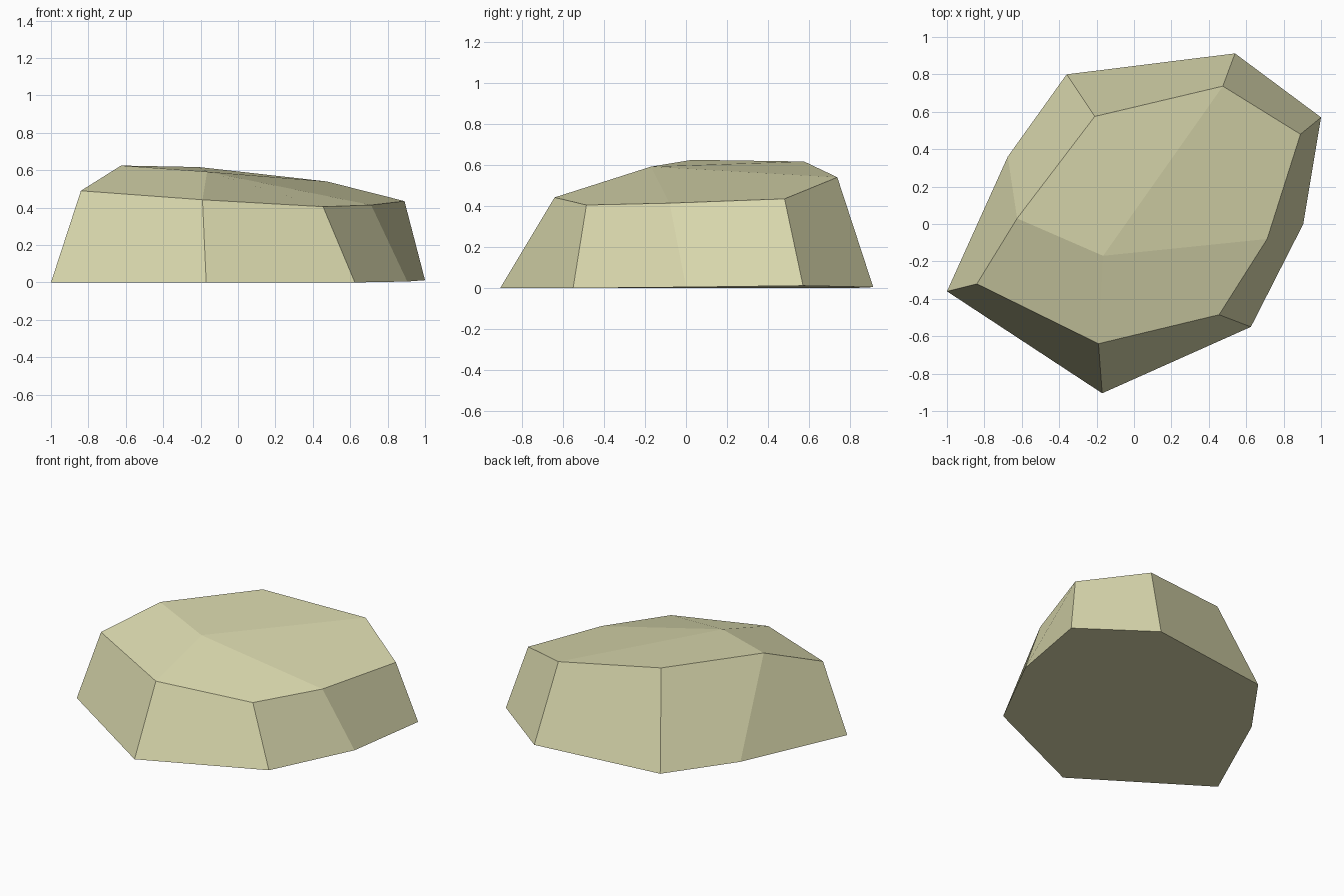
import bpy
import bmesh

cube = bpy.data.objects.get("Cube")
if cube:
    bpy.data.objects.remove(cube, do_unlink=True)

# One flat stone colour
stone = bpy.data.materials.new("pale_olive_stone")
stone.use_nodes = True
colour = (0.70, 0.69, 0.42, 1.0)
stone.diffuse_color = colour
bsdf = next(n for n in stone.node_tree.nodes if n.type == 'BSDF_PRINCIPLED')
bsdf.inputs["Base Color"].default_value = colour
bsdf.inputs["Roughness"].default_value = 0.9

# Outlines of the foot and the shoulder, anticlockwise from the left front
foot = [(-1.0, -0.36, 0), (-0.17, -0.905, 0), (0.625, -0.55, 0), (0.905, 0, 0.005),
        (1.0, 0.57, 0.012), (0.54, 0.912, 0.005), (-0.36, 0.80, 0), (-0.675, 0.36, 0)]
shoulder = [(-0.84, -0.32, 0.49), (-0.19, -0.64, 0.442), (0.455, -0.485, 0.405),
            (0.712, -0.08, 0.414), (0.89, 0.48, 0.435), (0.475, 0.737, 0.54),
            (-0.21, 0.575, 0.617), (-0.625, 0.03, 0.625)]
crown = (-0.165, -0.17, 0.592)

bm = bmesh.new()
low = [bm.verts.new(p) for p in foot]
high = [bm.verts.new(p) for p in shoulder]
peak = bm.verts.new(crown)
count = len(low)

# Sloping sides
for i in range(count):
    j = (i + 1) % count
    bm.faces.new((low[i], low[j], high[j], high[i]))

# Four broad top facets meeting at the crown
for i in range(1, count, 2):
    bm.faces.new((peak, high[i], high[(i + 1) % count], high[(i + 2) % count]))

# Underside
bm.faces.new(low[::-1])
bmesh.ops.recalc_face_normals(bm, faces=bm.faces[:])

mesh = bpy.data.meshes.new("rock")
bm.to_mesh(mesh)
bm.free()
mesh.materials.append(stone)
rock = bpy.data.objects.new("rock", mesh)
bpy.context.collection.objects.link(rock)
